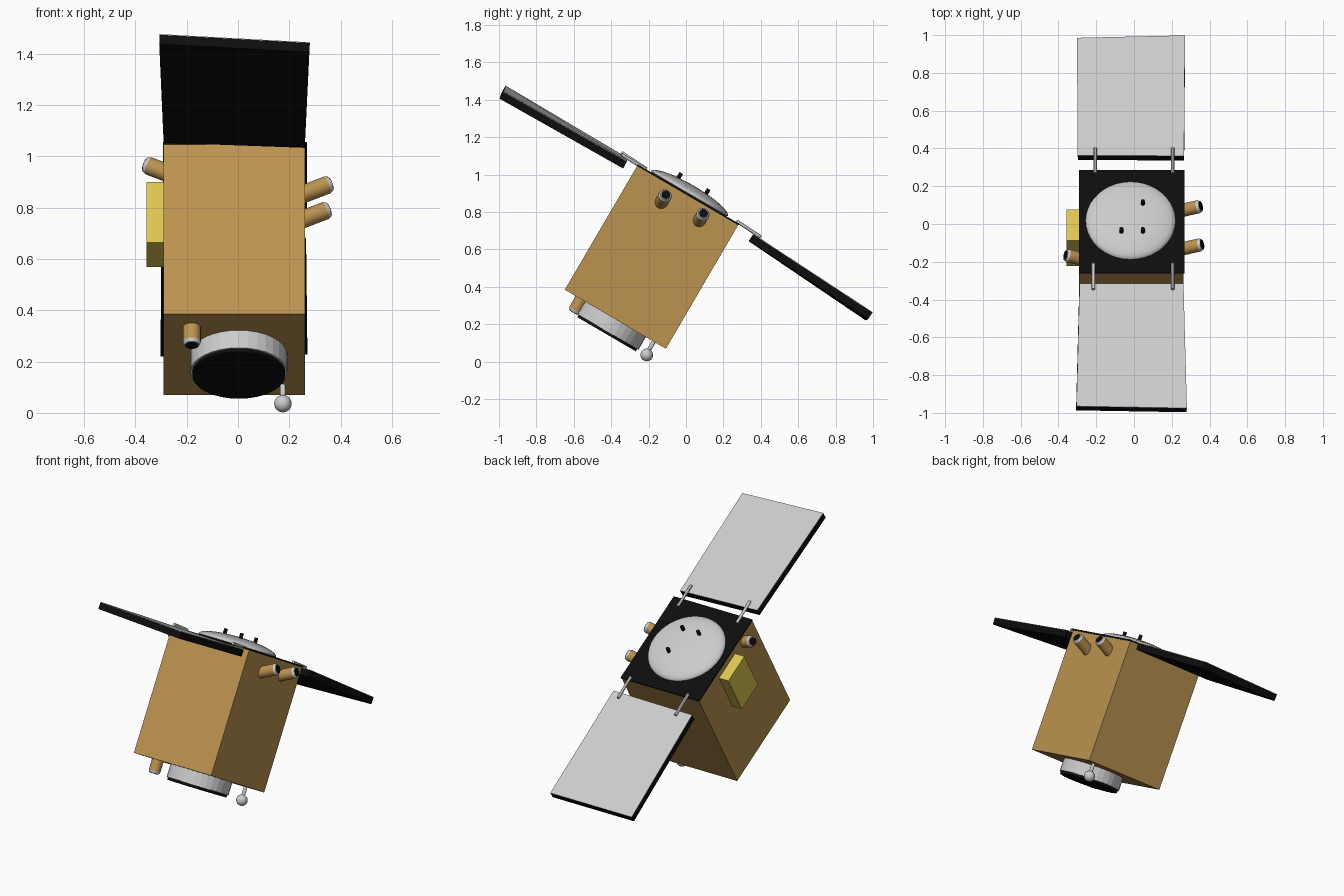
import bpy, bmesh, math
from mathutils import Matrix, Vector

if "Cube" in bpy.data.objects:
    bpy.data.objects.remove(bpy.data.objects["Cube"])

# Tilted body frame: everything but the wings is placed in it
FRAME = Matrix.Translation((0, -0.183, 0.56)) @ Matrix.Rotation(math.radians(-30.3), 4, 'X')


def material(name, rgb):
    m = bpy.data.materials.new(name)
    m.diffuse_color = (*rgb, 1)
    m.use_nodes = True
    m.node_tree.nodes["Principled BSDF"].inputs["Base Color"].default_value = m.diffuse_color
    return m


GOLD = material("gold_foil", (0.50, 0.29, 0.08))
BLACK = material("black", (0.004, 0.004, 0.004))
YELLOW = material("yellow", (0.72, 0.56, 0.08))


def finish(name, bm, mat=None, matrix=Matrix(), smooth=False):
    bmesh.ops.recalc_face_normals(bm, faces=bm.faces)
    me = bpy.data.meshes.new(name)
    bm.to_mesh(me)
    bm.free()
    ob = bpy.data.objects.new(name, me)
    bpy.context.collection.objects.link(ob)
    ob.matrix_world = matrix
    if mat:
        me.materials.append(mat)
    if smooth:
        bpy.context.view_layer.objects.active = ob
        bpy.ops.object.select_all(action='DESELECT')
        ob.select_set(True)
        bpy.ops.object.shade_smooth_by_angle(angle=math.radians(30))
    return ob


def box(name, lo, hi, mat=None):
    bm = bmesh.new()
    bmesh.ops.create_cube(bm, size=1)
    lo, hi = Vector(lo), Vector(hi)
    for v in bm.verts:
        v.co = (lo + hi) / 2 + v.co * (hi - lo)
    return finish(name, bm, mat, FRAME)


def lathe(name, profile, matrix, mat=None, n=24, smooth=True):
    """Revolve (radius, height) points about local z, capping the ends."""
    bm = bmesh.new()
    rings = []
    for r, z in profile:
        count = n if r > 0 else 1
        rings.append([bm.verts.new((r * math.cos(2 * math.pi * i / n),
                                    r * math.sin(2 * math.pi * i / n), z)) for i in range(count)])
    for a, b in zip(rings, rings[1:]):
        for i in range(n):
            j = (i + 1) % n
            quad = [a[i % len(a)], a[j % len(a)], b[j % len(b)], b[i % len(b)]]
            bm.faces.new(list(dict.fromkeys(quad)))
    for ring in (rings[0], rings[-1]):
        if len(ring) > 1:
            bm.faces.new(ring)
    return finish(name, bm, mat, matrix, smooth)


def at(x, y, z):
    return FRAME @ Matrix.Translation((x, y, z))


def thruster(name, matrix, length):
    """Gold barrel, grey lip and dark opening; the tip lies at local z = 0."""
    lathe(name + "_barrel", [(0.035, -length), (0.035, -0.014)], matrix, GOLD)
    lathe(name + "_lip", [(0.035, -0.014), (0.029, 0)], matrix)
    lathe(name + "_opening", [(0.024, -0.01), (0.024, 0.003)], matrix, BLACK)


# Main body, top plate and side equipment box
box("body", (-0.29, -0.313, -0.386), (0.262, 0.313, 0.384), GOLD)
box("top_plate", (-0.292, -0.315, 0.380), (0.268, 0.315, 0.389), BLACK)
box("side_box", (-0.357, -0.088, 0.07), (-0.28, 0.102, 0.342), YELLOW)

# Domed dish with three pegs
dome = [(0.225, 0), (0.238, 0.006)]
dome += [(0.238 * math.cos(math.radians(a)), 0.006 + 0.049 * math.sin(math.radians(a)))
         for a in range(10, 90, 10)] + [(0, 0.055)]
lathe("dish", dome, at(-0.018, 0.003, 0.387), n=40)
for i, (x, y) in enumerate([(0.047, 0.095 / 0.863 - 0.03), (-0.067, -0.09), (0.047, -0.09)]):
    lathe(f"dish_peg_{i + 1}", [(0.011, 0.41), (0.011, 0.467)], at(x, y, 0), BLACK, 16)

# Adapter ring underneath with its dark face
lathe("bottom_ring", [(0.189, -0.465), (0.189, -0.38)], at(0.003, 0, 0), None, 32, False)
lathe("bottom_disc", [(0.181, -0.479), (0.181, -0.46)], at(0.003, 0, 0), BLACK, 32)

# Ball probe underneath
lathe("probe_rod", [(0.011, -0.46), (0.011, -0.38)], at(0.175, 0.238, 0), None, 16)
ball = [(0.034 * math.sin(math.pi * k / 12), -0.034 * math.cos(math.pi * k / 12)) for k in range(1, 12)]
lathe("probe_ball", [(0, -0.034)] + ball + [(0, 0.034)],
      Matrix.Translation((0.175, -0.21, 0.036)))

# Thrusters: one pointing down, two on the right, one on the left
thruster("bottom_thruster", at(-0.18, -0.211, -0.466) @ Matrix.Rotation(math.pi, 4, 'X'), 0.09)
for name, tip, side in [("right_thruster_front", (0.360, -0.108, 0.893), 1),
                        ("right_thruster_back", (0.353, 0.094, 0.793), 1),
                        ("left_thruster", (-0.362, -0.165, 0.968), -1)]:
    local = FRAME.inverted() @ Vector(tip)
    thruster(name, at(*local) @ Matrix.Rotation(math.radians(66 * side), 4, 'Y'), 0.125)


# Solar wings: black slab under a thin pale sheet, from top-face corners
def slab(name, corners, top, bottom, mat=None):
    pts = [Vector(c) for c in corners]
    nrm = (pts[2] - pts[0]).cross(pts[3] - pts[1]).normalized()
    if nrm.z < 0:
        nrm.negate()
    bm = bmesh.new()
    up = [bm.verts.new(p + nrm * top) for p in pts]
    dn = [bm.verts.new(p + nrm * bottom) for p in pts]
    bm.faces.new(up)
    bm.faces.new(dn)
    for i in range(4):
        j = (i + 1) % 4
        bm.faces.new([up[i], up[j], dn[j], dn[i]])
    finish(name, bm, mat)


wings = {
    "front_wing": [(-0.305, -0.965, 1.475), (0.28, -0.975, 1.443),
                   (0.262, -0.315, 1.07), (-0.288, -0.315, 1.09)],
    "back_wing": [(0.27, 0.998, 0.264), (-0.302, 0.985, 0.256),
                  (-0.298, 0.363, 0.677), (0.265, 0.36, 0.682)],
}
for name, corners in wings.items():
    slab(name + "_panel", corners, -0.002, -0.043, BLACK)
    slab(name + "_sheet", corners, 0.001, -0.002)

# Hinge rods joining the plate to the wings
rods = [((-0.215, -0.21, 1.03), (-0.215, -0.345, 1.118)), ((0.205, -0.21, 1.025), (0.205, -0.345, 1.108)),
        ((-0.205, 0.27, 0.752), (-0.205, 0.40, 0.665)), ((0.205, 0.27, 0.752), (0.205, 0.40, 0.667))]
for i, (a, b) in enumerate(rods):
    a, d = Vector(a), Vector(b) - Vector(a)
    lathe(f"hinge_rod_{i + 1}", [(0.009, 0), (0.009, d.length)],
          Matrix.Translation(a) @ d.to_track_quat('Z', 'Y').to_matrix().to_4x4(), None, 12)
